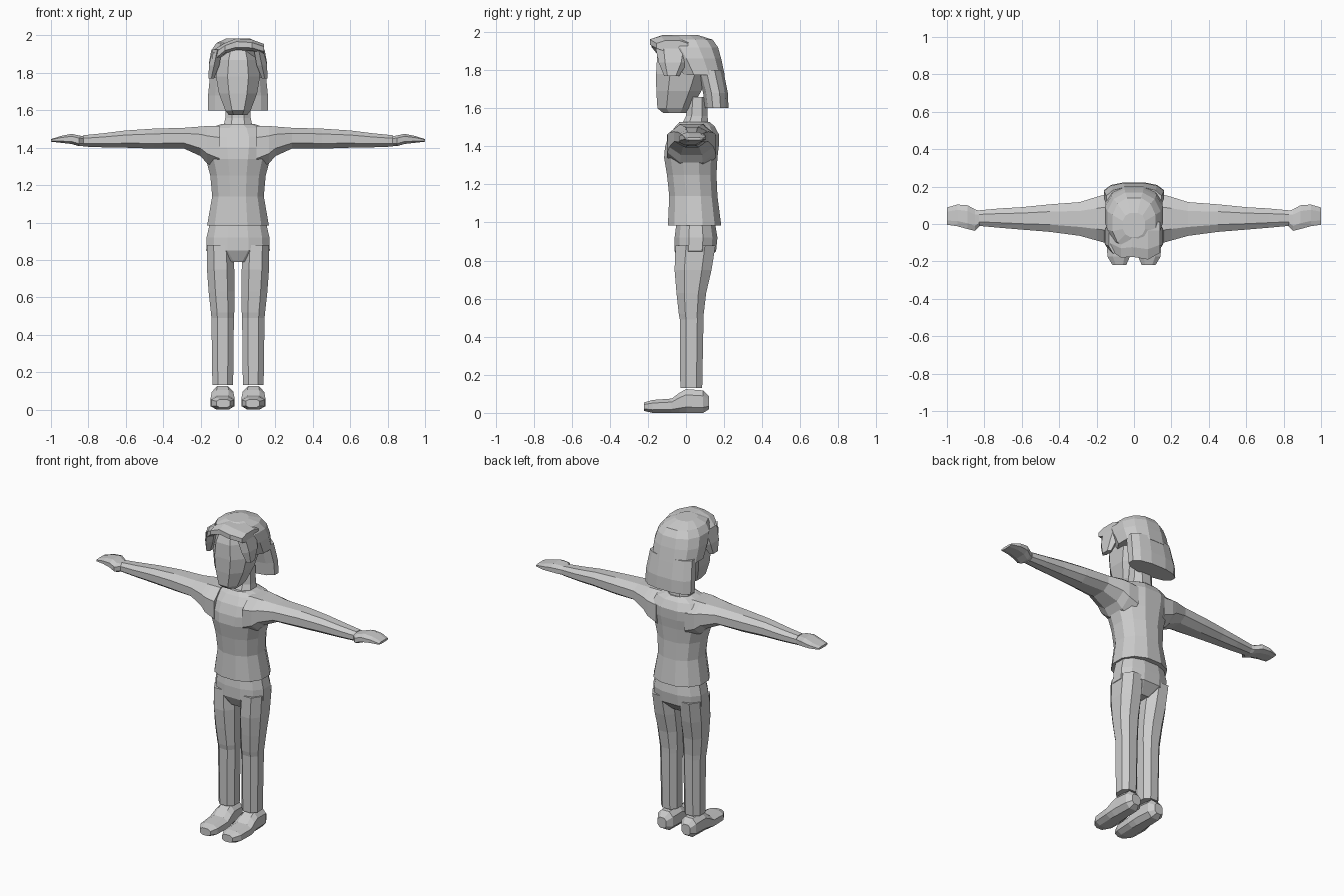
import bpy, bmesh
from math import sin, cos, pi


def loft(name, axis, rings, n=8, power=0.85, mirror=False):
    """Skin rings (t, a0, a1, b0, b1) along an axis; a, b are the ring's bounds."""
    bm = bmesh.new()
    for side in ((1, -1) if mirror else (1,)):
        loops = []
        for t, a0, a1, b0, b1 in rings:
            pts = []
            for i in range(n):
                w = (i + 0.5) * 2 * pi / n
                peak = cos(pi / n) ** power
                c, s = (abs(f) ** power / peak * (1 if f > 0 else -1) for f in (cos(w), sin(w)))
                a = (a0 + a1) / 2 + c * (a1 - a0) / 2
                b = (b0 + b1) / 2 + s * (b1 - b0) / 2
                p = {'x': (t, a, b), 'y': (a, t, b), 'z': (a, b, t)}[axis]
                pts.append(bm.verts.new((p[0] * side, p[1], p[2])))
            loops.append(pts)
        for p, q in zip(loops, loops[1:]):
            for i in range(n):
                j = (i + 1) % n
                bm.faces.new((p[i], p[j], q[j], q[i]))
        bm.faces.new(loops[0])
        bm.faces.new(loops[-1])
    bmesh.ops.recalc_face_normals(bm, faces=bm.faces)
    mesh = bpy.data.meshes.new(name)
    bm.to_mesh(mesh)
    bm.free()
    ob = bpy.data.objects.new(name, mesh)
    bpy.context.collection.objects.link(ob)
    return ob


def column(name, rings, **kw):
    """Upright loft symmetric in x: rings (z, half width, front y, back y)."""
    return loft(name, 'z', [(z, -h, h, f, b) for z, h, f, b in rings], **kw)


def fuse(base, *others):
    """Union the other parts into base and remove them."""
    for other in others:
        mod = base.modifiers.new("union", 'BOOLEAN')
        mod.operation = 'UNION'
        mod.solver = 'EXACT'
        mod.object = other
        bpy.context.view_layer.objects.active = base
        bpy.ops.object.modifier_apply(modifier=mod.name)
        bpy.data.objects.remove(other)


# Sweater: body and sleeves
sweater = column("sweater", [
    (0.985, 0.165, -0.095, 0.185), (1.14, 0.138, -0.088, 0.165),
    (1.25, 0.148, -0.10, 0.16), (1.34, 0.172, -0.115, 0.165),
    (1.40, 0.19, -0.11, 0.172), (1.46, 0.19, -0.088, 0.174),
    (1.505, 0.15, -0.055, 0.15), (1.527, 0.085, -0.035, 0.125)], n=12, power=0.9)
sleeves = loft("sleeves", 'x', [
    (0.10, -0.10, 0.158, 1.28, 1.517), (0.165, -0.098, 0.155, 1.315, 1.516),
    (0.20, -0.088, 0.145, 1.355, 1.513), (0.29, -0.063, 0.117, 1.396, 1.506),
    (0.45, -0.042, 0.105, 1.395, 1.502), (0.60, -0.03, 0.09, 1.40, 1.492),
    (0.72, -0.02, 0.083, 1.402, 1.477), (0.83, -0.01, 0.073, 1.406, 1.466)], mirror=True)
fuse(sweater, sleeves)

# Mitten-like hands
loft("hands", 'x', [
    (0.815, 0.0, 0.066, 1.412, 1.46), (0.85, -0.037, 0.078, 1.408, 1.465),
    (0.89, -0.027, 0.10, 1.42, 1.474), (0.945, -0.012, 0.104, 1.426, 1.463),
    (1.0, -0.004, 0.088, 1.432, 1.446)], power=0.75, mirror=True)

# Trousers: hips and two legs
trousers = column("trousers", [
    (1.0, 0.15, -0.05, 0.152), (0.92, 0.168, -0.06, 0.165),
    (0.85, 0.17, -0.06, 0.158), (0.79, 0.07, -0.03, 0.10)], n=12)
legs = loft("legs", 'z', [
    (0.88, 0.028, 0.167, -0.055, 0.155), (0.75, 0.02, 0.166, -0.06, 0.134),
    (0.63, 0.02, 0.157, -0.05, 0.106), (0.52, 0.02, 0.145, -0.038, 0.093),
    (0.49, 0.022, 0.142, -0.032, 0.092), (0.13, 0.026, 0.137, -0.03, 0.085)], mirror=True)
fuse(trousers, legs)

# Shoes
loft("shoes", 'y', [
    (0.122, 0.055, 0.115, 0.02, 0.085), (0.09, 0.03, 0.135, 0.0, 0.118),
    (0.0, 0.025, 0.14, 0.0, 0.125), (-0.035, 0.022, 0.143, 0.0, 0.105),
    (-0.075, 0.018, 0.147, 0.0, 0.075), (-0.175, 0.022, 0.142, 0.0, 0.068),
    (-0.22, 0.042, 0.115, 0.01, 0.055)], power=0.75, mirror=True)

# Neck and head
column("neck", [(1.50, 0.08, -0.03, 0.12), (1.56, 0.068, 0.0, 0.113), (1.66, 0.065, 0.01, 0.11)])
column("head", [
    (1.575, 0.05, -0.12, 0.0), (1.60, 0.068, -0.15, 0.03), (1.69, 0.102, -0.156, 0.08),
    (1.78, 0.118, -0.157, 0.12), (1.87, 0.105, -0.152, 0.14), (1.93, 0.08, -0.13, 0.11)])

# Hair: cap, bob at the back, side locks and swept fringe
hair = column("hair", [
    (1.775, 0.152, -0.04, 0.203), (1.86, 0.154, -0.09, 0.185),
    (1.92, 0.143, -0.13, 0.168), (1.96, 0.115, -0.13, 0.14),
    (1.985, 0.06, -0.07, 0.06)], n=12)
bob = column("bob", [
    (1.60, 0.16, 0.10, 0.223), (1.68, 0.16, 0.09, 0.22), (1.80, 0.148, 0.06, 0.196)], n=12)
locks = loft("locks", 'z', [
    (1.77, 0.128, 0.157, -0.11, -0.04), (1.84, 0.10, 0.156, -0.135, 0.0),
    (1.925, 0.085, 0.135, -0.15, 0.02)], n=6, mirror=True)
fringe = loft("fringe", 'x', [
    (-0.135, -0.135, 0.0, 1.845, 1.92), (-0.07, -0.18, 0.01, 1.905, 1.96),
    (-0.01, -0.175, 0.02, 1.92, 1.984), (0.075, -0.19, 0.02, 1.918, 1.978),
    (0.138, -0.155, 0.01, 1.90, 1.955)], n=8)
fuse(hair, bob, locks, fringe)
